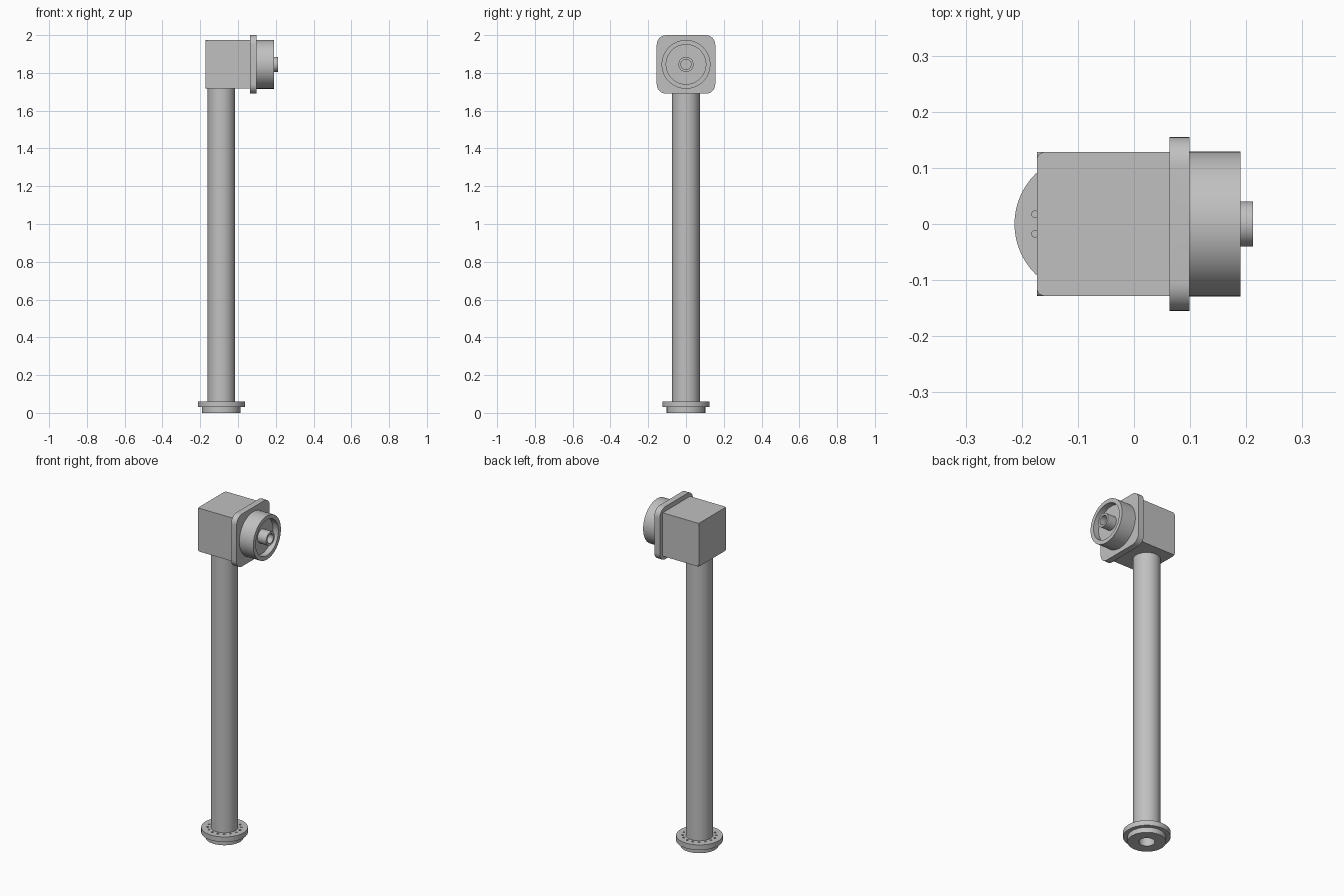
import bpy
import bmesh
from math import pi, cos, sin
from mathutils import Matrix, Vector

cube = bpy.data.objects.get("Cube")
if cube:
    bpy.data.objects.remove(cube, do_unlink=True)

# Single grey metal
grey = bpy.data.materials.new("grey_metal")
grey.use_nodes = True
GREY = (0.53, 0.53, 0.53, 1.0)
grey.diffuse_color = GREY
grey.node_tree.nodes["Principled BSDF"].inputs["Base Color"].default_value = GREY

POST_X = -0.088   # post axis
HEAD_Z = 1.845    # head axis


def make_object(name, bm):
    bmesh.ops.recalc_face_normals(bm, faces=bm.faces[:])
    mesh = bpy.data.meshes.new(name)
    bm.to_mesh(mesh)
    bm.free()
    mesh.materials.append(grey)
    obj = bpy.data.objects.new(name, mesh)
    bpy.context.collection.objects.link(obj)
    return obj


def activate(obj):
    bpy.ops.object.select_all(action='DESELECT')
    obj.select_set(True)
    bpy.context.view_layer.objects.active = obj


def smooth(obj):
    activate(obj)
    bpy.ops.object.shade_smooth_by_angle(angle=pi / 6)


def lathe(name, profile, matrix, steps=64):
    """Revolve a closed (radius, height) outline around z, then place it."""
    bm = bmesh.new()
    verts = [bm.verts.new((r, 0, h)) for r, h in profile]
    edges = [bm.edges.new((a, b)) for a, b in zip(verts, verts[1:] + verts[:1])]
    bmesh.ops.spin(bm, geom=verts + edges, cent=(0, 0, 0), axis=(0, 0, 1),
                   angle=2 * pi, steps=steps, use_merge=True)
    bmesh.ops.remove_doubles(bm, verts=bm.verts[:], dist=1e-5)
    bm.transform(matrix)
    return make_object(name, bm)


def box(x0, x1, half):
    bm = bmesh.new()
    bmesh.ops.create_cube(bm, size=1)
    bm.transform(Matrix.Translation(((x0 + x1) / 2, 0, HEAD_Z))
                 @ Matrix.Diagonal((x1 - x0, 2 * half, 2 * half, 1)))
    return bm


upright = Matrix.Translation((POST_X, 0, 0))
sideways = Matrix.Translation((0, 0, HEAD_Z)) @ Matrix.Rotation(pi / 2, 4, 'Y')

# Stepped base flange with a centre bore
BORE = 0.042
flange = lathe("base_flange", [(BORE, 0), (0.102, 0), (0.102, 0.03), (0.125, 0.03),
                               (0.125, 0.06), (BORE, 0.06)], upright)

# Ring of sixteen blind bolt holes
bm = bmesh.new()
for i in range(16):
    a = (i + 0.5) * pi / 8
    spot = Vector((POST_X + 0.09 * cos(a), 0.09 * sin(a), 0.055))
    bmesh.ops.create_cone(bm, cap_ends=True, segments=16, radius1=0.006, radius2=0.006,
                          depth=0.04, matrix=Matrix.Translation(spot))
cutter = make_object("bolt_hole_cutter", bm)
cutter.hide_render = True
cut = flange.modifiers.new("bolt_holes", 'BOOLEAN')
cut.operation = 'DIFFERENCE'
cut.solver = 'EXACT'
cut.object = cutter
activate(flange)
bpy.ops.object.modifier_apply(modifier=cut.name)
bpy.data.objects.remove(cutter, do_unlink=True)
smooth(flange)

# Hollow post
smooth(lathe("post", [(BORE, 0.06), (0.073, 0.06), (0.073, 1.72), (BORE, 1.72)], upright))

# Head housing with clipped corners at its closed end
bm = box(-0.173, 0.063, 0.128)
corners = [v for v in bm.verts if v.co.x < 0]
bmesh.ops.bevel(bm, geom=corners, offset=0.012, segments=2, profile=0.5, affect='VERTICES')
make_object("head_housing", bm)

# Square mounting plate with rounded corners
bm = box(0.063, 0.099, 0.155)
long_edges = [e for e in bm.edges if abs(e.verts[0].co.x - e.verts[1].co.x) > 0.01]
bmesh.ops.bevel(bm, geom=long_edges, offset=0.05, segments=8, profile=0.5, affect='EDGES')
smooth(make_object("mounting_plate", bm))

# Recessed drum with a raised hollow hub
HUB_BORE = 0.027
smooth(lathe("drum", [(HUB_BORE, 0.099), (0.129, 0.099), (0.129, 0.19), (0.105, 0.19),
                      (0.105, 0.155), (0.04, 0.155), (0.04, 0.212), (HUB_BORE, 0.212)],
             sideways))
